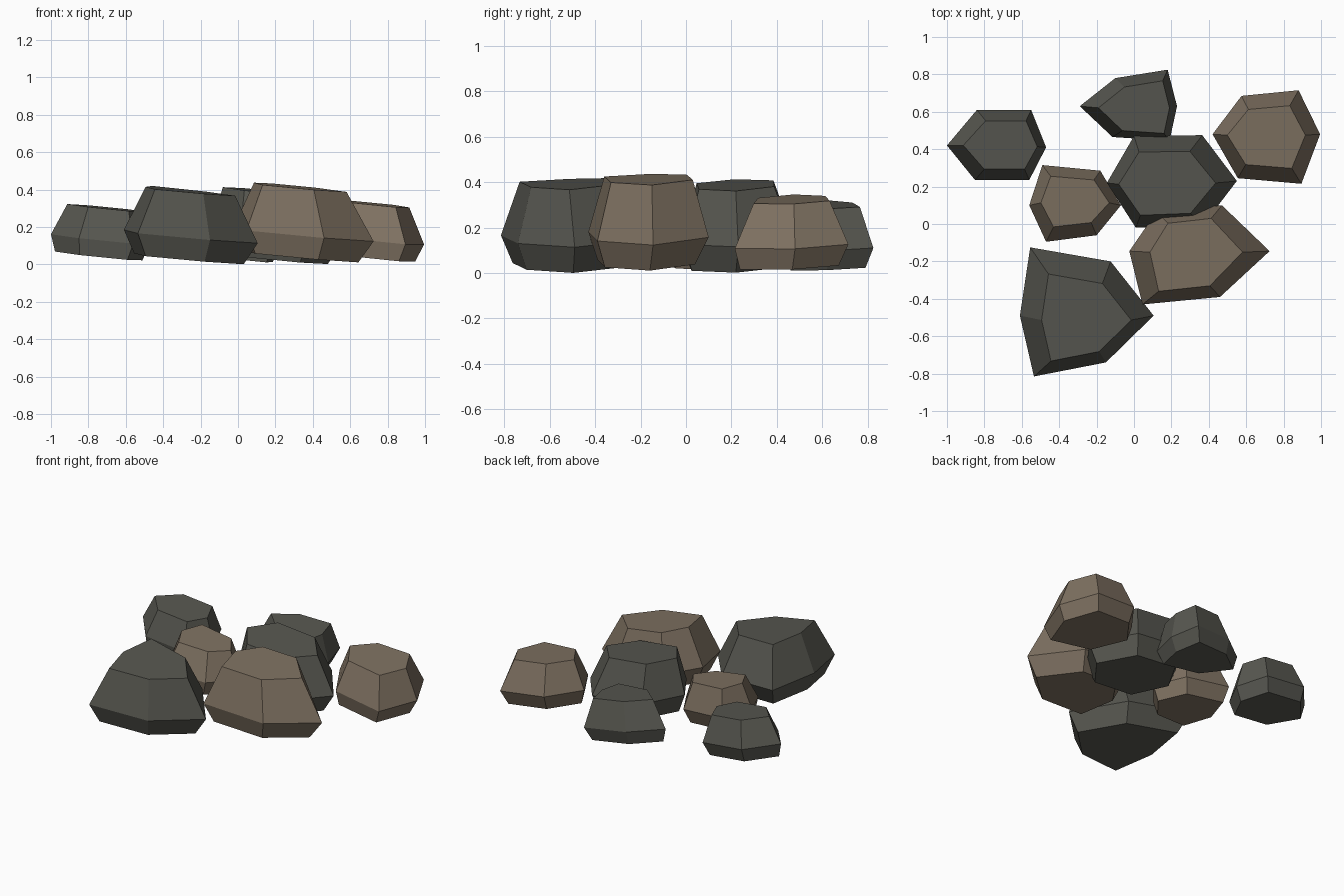
import bpy, bmesh

if "Cube" in bpy.data.objects:
    bpy.data.objects.remove(bpy.data.objects["Cube"])

def material(name, rgb):
    m = bpy.data.materials.new(name)
    m.diffuse_color = (*rgb, 1)
    m.use_nodes = True
    m.node_tree.nodes["Principled BSDF"].inputs["Base Color"].default_value = m.diffuse_color
    return m

DARK = material("dark_stone", (0.095, 0.095, 0.08))
TAN = material("tan_stone", (0.21, 0.165, 0.12))
SLOPE = (-0.1, 0.035)   # every rock leans down to the right

def rock(name, mat, outline, heights, base, top, shift=(0, 0)):
    """Six-sided rock: base, waist and top rings scaled from the waist outline."""
    xs, ys = zip(*outline)
    cx, cy = (min(xs) + max(xs)) / 2, (min(ys) + max(ys)) / 2
    bm = bmesh.new()
    rings = []
    for z, (sx, sy), (dx, dy) in zip(heights, ((base, base), (1, 1), top),
                                     ((-0.01, -0.01), (0, 0), shift)):
        ring = []
        for x, y in outline:
            px, py = (x - cx) * sx + dx, (y - cy) * sy + dy
            ring.append(bm.verts.new((cx + px, cy + py,
                                      z + SLOPE[0] * px + SLOPE[1] * py)))
        rings.append(ring)
    n = len(outline)
    for lo, hi in zip(rings, rings[1:]):
        for i in range(n):
            j = (i + 1) % n
            bm.faces.new((lo[i], lo[j], hi[j], hi[i]))
    bm.faces.new(rings[0])
    bm.faces.new(rings[-1])
    bmesh.ops.recalc_face_normals(bm, faces=bm.faces)
    me = bpy.data.meshes.new(name)
    bm.to_mesh(me)
    bm.free()
    me.materials.append(mat)
    bpy.context.collection.objects.link(bpy.data.objects.new(name, me))

# back row
rock("rock_back_left", DARK,
     [(-1, .42), (-.84, .61), (-.55, .61), (-.47, .41), (-.56, .235), (-.85, .235)],
     (.045, .135, .305), .88, (.745, .69), (.02, 0))
rock("rock_back_middle", DARK,
     [(-.29, .63), (-.10, .78), (.18, .825), (.23, .63), (.19, .445), (-.115, .465)],
     (.035, .125, .305), .87, (.73, .74), (.03, -.01))
rock("rock_back_right", TAN,
     [(.42, .48), (.575, .685), (.88, .715), (.995, .48), (.895, .215), (.555, .245)],
     (.04, .135, .325), .87, (.725, .67))

# middle row
rock("rock_centre", DARK,
     [(-.145, .22), (0, .47), (.365, .475), (.55, .23), (.37, -.005), (.01, -.02)],
     (.03, .15, .385), .83, (.745, .69), (-.025, -.01))
rock("rock_small_left", TAN,
     [(-.56, .10), (-.49, .315), (-.18, .285), (-.07, .10), (-.20, -.06), (-.47, -.095)],
     (.035, .13, .30), .86, (.745, .66), (0, .01))

# front row
rock("rock_front_right", TAN,
     [(-.025, -.145), (.12, .065), (.47, .10), (.725, -.145), (.46, -.39), (.045, -.43)],
     (.04, .16, .41), .81, (.66, .735), (-.017, 0))
rock("rock_front_left", DARK,
     [(-.61, -.49), (-.555, -.125), (-.125, -.20), (.105, -.49), (-.15, -.74), (-.535, -.815)],
     (.03, .15, .392), .82, (.67, .674), (-.002, -.03))
